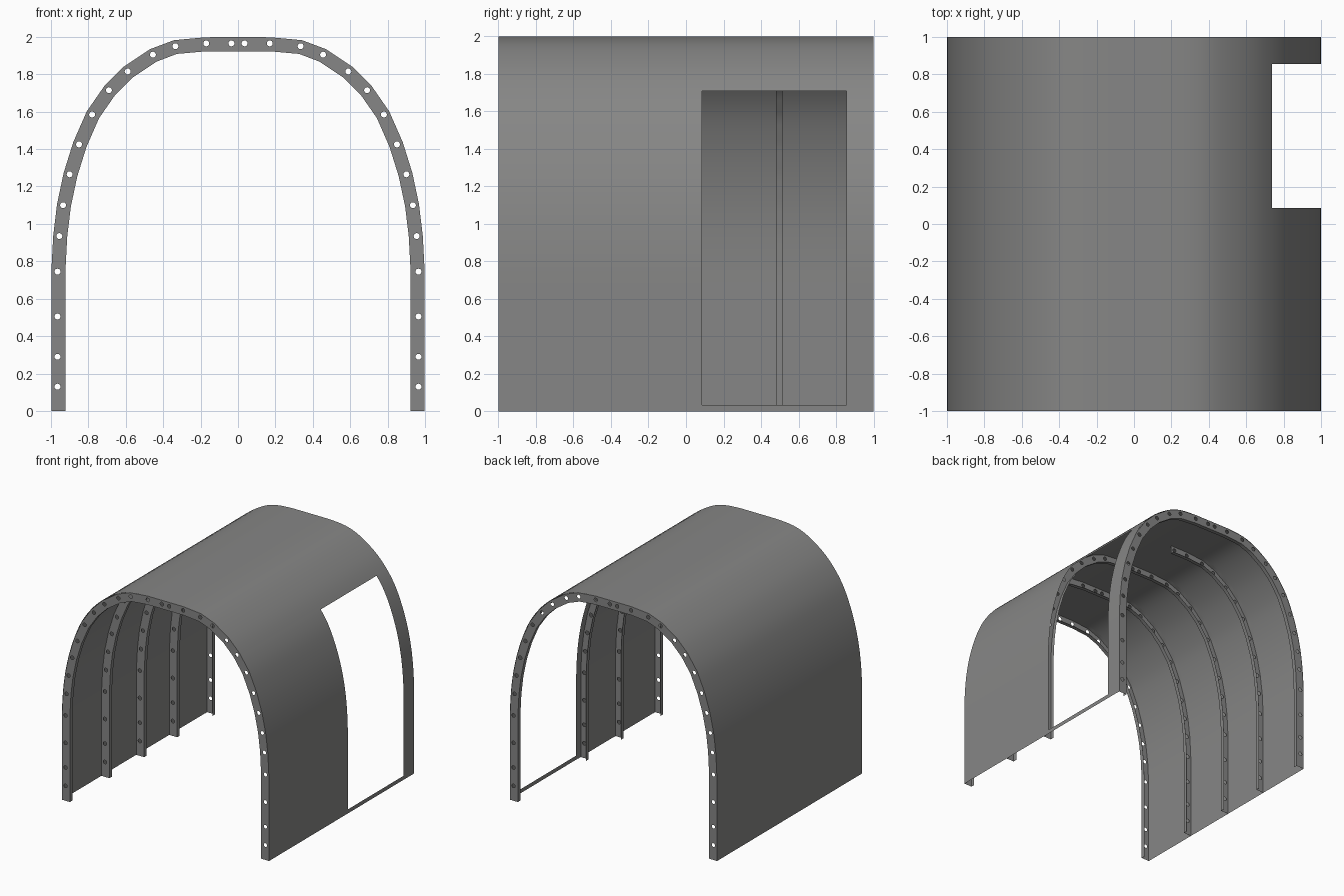
import bpy, bmesh, math
from mathutils import Vector

if "Cube" in bpy.data.objects:
    bpy.data.objects.remove(bpy.data.objects["Cube"])

# Lightening-hole centres up one side, from floor to crown (x, z)
HALF = [(.965, .13), (.965, .29), (.965, .505), (.965, .745), (.955, .935),
        (.935, 1.1), (.9, 1.265), (.85, 1.425), (.78, 1.585), (.69, 1.715),
        (.59, 1.815), (.455, 1.905), (.335, 1.95), (.17, 1.965), (.035, 1.965)]
OUT, INN, FLANGE, HOLE_R = .035, .042, .035, .016
DOOR_Y, DOOR_Z = (.085, .855), (.035, 1.71)

# Dark grey metal
metal = bpy.data.materials.new("dark_metal")
metal.diffuse_color = (.24, .24, .237, 1)
metal.use_nodes = True
metal.node_tree.nodes["Principled BSDF"].inputs["Base Color"].default_value = metal.diffuse_color

holes = [Vector((-x, z)) for x, z in HALF] + [Vector(p) for p in reversed(HALF)]
N = len(holes)
ends = [Vector((-.965, 0))] + holes + [Vector((.965, 0))]
tang = [(ends[i + 2] - ends[i]).normalized() for i in range(N)]
norm = [Vector((-t.y, t.x)) for t in tang]


def offset_line(d):
    """Offset the hole line; returns points alternating cell edge / cell middle."""
    mid = [h + n * d for h, n in zip(holes, norm)]
    pts = [Vector((-.965 - d, 0))]
    for i, p in enumerate(mid):
        pts.append(p)
        pts.append((p + mid[i + 1]) / 2 if i < N - 1 else Vector((.965 + d, 0)))
    return pts


outer, centre, inner = offset_line(OUT - .002), offset_line(0), offset_line(-INN)


def finish(name, bm, angle):
    bmesh.ops.remove_doubles(bm, verts=bm.verts, dist=1e-5)
    bmesh.ops.recalc_face_normals(bm, faces=bm.faces)
    me = bpy.data.meshes.new(name)
    bm.to_mesh(me)
    bm.free()
    me.materials.append(metal)
    ob = bpy.data.objects.new(name, me)
    bpy.context.collection.objects.link(ob)
    bpy.context.view_layer.objects.active = ob
    ob.select_set(True)
    bpy.ops.object.shade_smooth_by_angle(angle=math.radians(angle))
    ob.select_set(False)
    return ob


def make_rib(name, y, direction=1, cells=N):
    bm = bmesh.new()

    def face(pts):
        bm.faces.new([bm.verts.new(p) for p in pts])

    def at(p, dy=0):
        return Vector((p.x, y + dy * direction, p.y))

    # Web: one perforated cell per hole
    for i in range(cells):
        a, m, b = 2 * i, 2 * i + 1, 2 * i + 2
        eight = [outer[a], outer[m], outer[b], centre[b],
                 inner[b], inner[m], inner[a], centre[a]]
        rim, ring = [], []
        for k in range(8):
            rim += [eight[k], (eight[k] + eight[(k + 1) % 8]) / 2]
        for k in range(16):
            ang = math.radians(135 - 22.5 * k)
            ring.append(holes[i] + (tang[i] * math.cos(ang) + norm[i] * math.sin(ang)) * HOLE_R)
        for k in range(16):
            j = (k + 1) % 16
            face([at(rim[k]), at(rim[j]), at(ring[j]), at(ring[k])])
    # Flanges along the skin and along the free edge
    for line in (outer, inner):
        for k in range(2 * cells):
            p, q = line[k], line[k + 1]
            m = (p + q) / 2
            for u, v in ((p, m), (m, q)):
                face([at(u), at(v), at(v, FLANGE), at(u, FLANGE)])
    return finish(name, bm, 30)


# Frame ribs; the one beside the doorway stops at the crown
make_rib("front_rib", -1)
make_rib("second_rib", -.455)
make_rib("middle_rib", .025)
make_rib("half_rib_opposite_door", .48, 1, N // 2)
make_rib("back_rib", 1, -1)

# Skin profile: smooth curve through the outer points
ctrl = [Vector((-1, 0))] + [h + n * OUT for h, n in zip(holes, norm)] + [Vector((1, 0))]
prof = []
for i in range(len(ctrl) - 1):
    p0, p1, p2 = ctrl[max(i - 1, 0)], ctrl[i], ctrl[i + 1]
    p3 = ctrl[min(i + 2, len(ctrl) - 1)]
    for s in range(3):
        t = s / 3
        p = .5 * (2 * p1 + (p2 - p0) * t + (2 * p0 - 5 * p1 + 4 * p2 - p3) * t * t
                  + (3 * p1 - p0 - 3 * p2 + p3) * t ** 3)
        prof.append(Vector((max(-1, min(1, p.x)), max(0, min(2, p.y)))))
prof.append(ctrl[-1])

# Split the profile at the door's head and sill
cut = [prof[0]]
for p, q in zip(prof, prof[1:]):
    for z in sorted(DOOR_Z, reverse=True):
        if p.x > 0 and q.y < z < p.y:
            cut.append(p.lerp(q, (p.y - z) / (p.y - q.y)))
    cut.append(q)

# Skin panels, leaving the doorway open
bm = bmesh.new()
ys = (-1, DOOR_Y[0], DOOR_Y[1], 1)
grid = [[bm.verts.new((p.x, y, p.y)) for y in ys] for p in cut]
for i in range(len(cut) - 1):
    zc = (cut[i].y + cut[i + 1].y) / 2
    for j in range(3):
        if j == 1 and cut[i].x > .5 and DOOR_Z[0] < zc < DOOR_Z[1]:
            continue
        bm.faces.new((grid[i][j], grid[i + 1][j], grid[i + 1][j + 1], grid[i][j + 1]))
finish("outer_skin", bm, 40)
